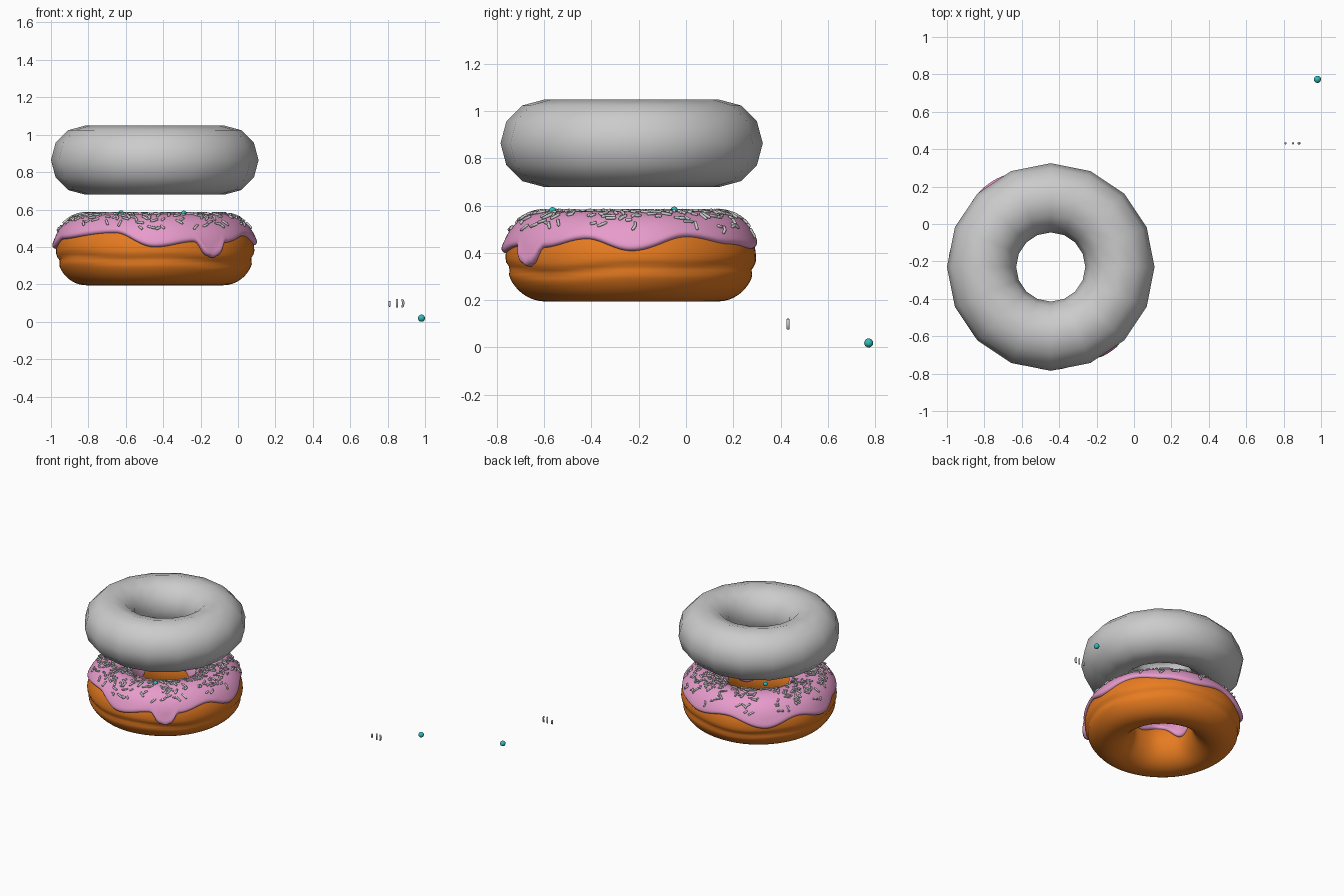
import bpy, bmesh, random
from math import sin, cos, pi, radians, asin, sqrt, tau
from mathutils import Vector, Matrix

if "Cube" in bpy.data.objects:
    bpy.data.objects.remove(bpy.data.objects["Cube"])

random.seed(4)
CX, CY, CZ = -0.445, -0.23, 0.377


def material(name, rgb):
    m = bpy.data.materials.new(name)
    m.diffuse_color = (*rgb, 1)
    m.use_nodes = True
    m.node_tree.nodes["Principled BSDF"].inputs["Base Color"].default_value = m.diffuse_color
    return m


orange = material("dough", (0.8, 0.2, 0.015))
pink = material("pink_icing", (0.8, 0.33, 0.6))
teal = material("teal", (0.03, 0.5, 0.5))


def finish(name, bm, mat=None):
    bmesh.ops.recalc_face_normals(bm, faces=bm.faces)
    me = bpy.data.meshes.new(name)
    bm.to_mesh(me)
    bm.free()
    for p in me.polygons:
        p.use_smooth = True
    if mat:
        me.materials.append(mat)
    ob = bpy.data.objects.new(name, me)
    bpy.context.collection.objects.link(ob)
    return ob


def dough_point(th, ph, off=0.0):
    """Point on the hand-shaped dough ring, pushed outward by off."""
    a = 0.164 + 0.003 * sin(3 * th + 1) + 0.002 * sin(7 * th)
    if cos(ph) > 0:  # soft wavy crease around the outer side
        c = -0.26 + 0.07 * sin(2 * th) + 0.04 * sin(5 * th + 2)
        off -= 0.013 * pow(2.718, -((ph - c) / 0.11) ** 2)
    r = 0.366 + (a + off) * cos(ph)
    return Vector((CX + r * cos(th), CY + r * sin(th), CZ + (0.182 + off) * sin(ph)))


def closed_ring(name, nu, nv, fn, mat=None):
    """Surface closed both ways from fn(i, j)."""
    bm = bmesh.new()
    v = [[bm.verts.new(fn(i, j)) for j in range(nv)] for i in range(nu)]
    for i in range(nu):
        for j in range(nv):
            k, l = (i + 1) % nu, (j + 1) % nv
            bm.faces.new((v[i][j], v[k][j], v[k][l], v[i][l]))
    return finish(name, bm, mat)


# plain low-poly ring above
def torus_point(i, j):
    th, ph = tau * i / 16, tau * j / 12
    r = 0.37 + 0.185 * cos(ph)
    return (CX + r * cos(th), CY + r * sin(th), 0.864 + 0.185 * sin(ph))


closed_ring("plain_ring", 16, 12, torus_point)

# dough
NB = 64
closed_ring("dough_ring", 96, NB,
            lambda i, j: dough_point(tau * i / 96, -pi + tau * j / NB), orange)

# icing: height of the outer edge by angle (degrees)
EDGE = [(0, .41), (27, .472), (53, .44), (75, .42), (100, .45), (130, .38), (155, .44),
        (180, .39), (200, .445), (245, .48), (270, .40), (294, .43), (301, .355),
        (305.5, .34), (309, .355), (315, .425), (338, .463), (360, .41)]


def edge_z(th):
    d = (th * 180 / pi) % 360
    for (a, za), (b, zb) in zip(EDGE, EDGE[1:]):
        if a <= d <= b:
            return za + (zb - za) * (1 - cos(pi * (d - a) / (b - a))) / 2


def icing_limits(th):
    outer = asin((edge_z(th) - CZ) / 0.19)
    zi = 0.43 + 0.035 * sin(3 * th + 1.1) + 0.022 * sin(5 * th + 0.5)
    return outer, pi - asin((zi - CZ) / 0.19)


NT, NP = 200, 26


def icing_point(i, j):
    th = tau * i / NT
    lo, hi = icing_limits(th)
    if j < NP:  # outer skin with rounded rims
        t = (1 - cos(pi * j / (NP - 1))) / 2
        e = min(t, 1 - t) * (hi - lo) * 0.18
        k = 1 - min(e / 0.015, 1)
        off = 0.018 * sqrt(1 - k * k)
        drip = max(0, 0.43 - edge_z(th)) * 0.12
        off += drip * pow(2.718, -((e - 0.02) / 0.02) ** 2) if t < 0.5 else 0
    else:       # underside, sunk in the dough
        t = (1 - cos(pi * (2 * NP - 1 - j) / (NP - 1))) / 2
        off = -0.005
    return dough_point(th, lo + (hi - lo) * t, off)


closed_ring("icing", NT, 2 * NP, icing_point, pink)


# sprinkles
def sprinkle(bm, pos, axis, length, r=0.0065, bend=0.0):
    """Small rounded rod, optionally bowed sideways."""
    rot = axis.to_track_quat('Z', 'Y').to_matrix()
    h = length / 2
    rings = []
    for z, q in ((-h, .55), (-h + .003, 1), (0, 1), (h - .003, 1), (h, .55)):
        x0 = bend * ((z / h) ** 2 - 0.5)
        rings.append([bm.verts.new(pos + rot @ Vector((x0 + r * q * cos(tau * k / 8),
                      r * q * sin(tau * k / 8), z))) for k in range(8)])
    for a, b in zip(rings, rings[1:]):
        for k in range(8):
            m = (k + 1) % 8
            bm.faces.new((a[k], a[m], b[m], b[k]))
    bm.faces.new(rings[0][::-1])
    bm.faces.new(rings[-1])


bm = bmesh.new()
count = 0
while count < 420:
    th, ph = random.uniform(0, tau), random.uniform(0.55, 2.6)
    lo, hi = icing_limits(th)
    if not lo + 0.25 < ph < hi - 0.2:
        continue
    if random.random() > sin(ph) ** 2 * (0.366 + 0.17 * cos(ph)) / 0.5:
        continue
    around = Vector((-sin(th), cos(th), 0))
    along = (dough_point(th, ph + 0.01) - dough_point(th, ph - 0.01)).normalized()
    s = random.uniform(0, pi)
    sprinkle(bm, dough_point(th, ph, 0.021), around * cos(s) + along * sin(s),
             random.choice((0.028, 0.045, 0.045)), bend=random.choice((0, 0, 0.006)))
    count += 1
finish("sprinkles", bm)

# three loose sample sprinkles standing beside
for n, (x, z, length, bend) in enumerate(((.81, .095, .03, 0), (.85, .099, .047, 0),
                                          (.881, .099, .045, .007))):
    bm = bmesh.new()
    sprinkle(bm, Vector((x, 0.432, z)), Vector((0, 0, 1)), length, bend=bend)
    finish(f"loose_sprinkle_{n + 1}", bm)

# teal sugar balls
for n, (p, r) in enumerate((((.981, .773, .019), .019), ((-.29, -.565, .578), .016),
                            ((-.625, -.05, .581), .015))):
    bm = bmesh.new()
    bmesh.ops.create_uvsphere(bm, u_segments=24, v_segments=12, radius=r,
                              matrix=Matrix.Translation(p))
    finish(f"sugar_ball_{n + 1}", bm, teal)
